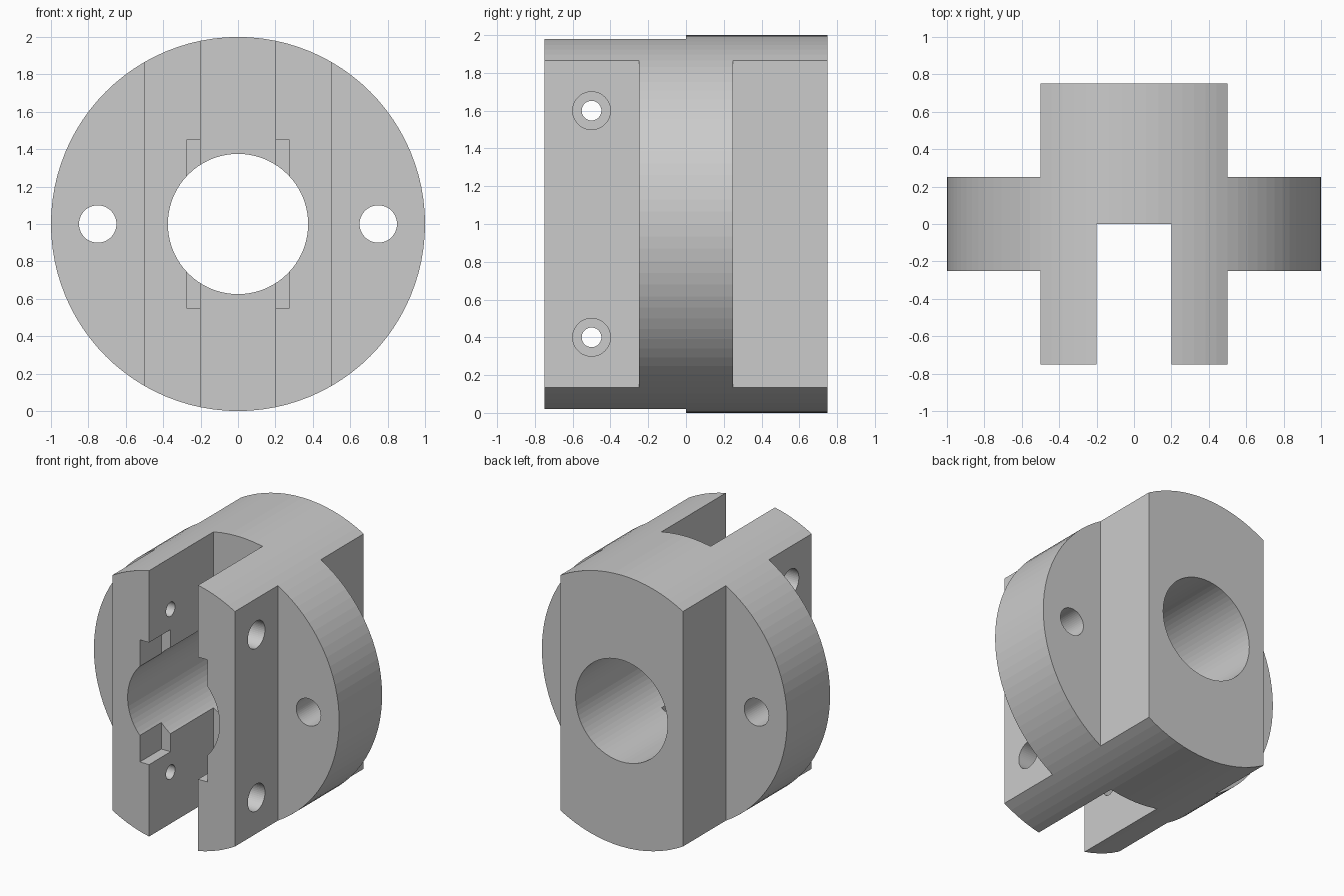
import bpy
from math import pi

if "Cube" in bpy.data.objects:
    bpy.data.objects.remove(bpy.data.objects["Cube"])


def cylinder(name, radius, depth, loc, axis, sides):
    rot = (pi / 2, 0, 0) if axis == 'Y' else (0, pi / 2, 0)
    bpy.ops.mesh.primitive_cylinder_add(vertices=sides, radius=radius, depth=depth,
                                        location=loc, rotation=rot)
    ob = bpy.context.object
    ob.name = name
    bpy.ops.object.transform_apply(location=True, rotation=True, scale=True)
    return ob


def box(name, lo, hi):
    centre = [(a + b) / 2 for a, b in zip(lo, hi)]
    bpy.ops.mesh.primitive_cube_add(size=1, location=centre)
    ob = bpy.context.object
    ob.name = name
    ob.scale = [b - a for a, b in zip(lo, hi)]
    bpy.ops.object.transform_apply(location=True, rotation=True, scale=True)
    return ob


def cut(target, cutter):
    mod = target.modifiers.new(cutter.name, 'BOOLEAN')
    mod.operation = 'DIFFERENCE'
    mod.solver = 'EXACT'
    mod.object = cutter
    cutter.hide_render = True
    bpy.context.view_layer.objects.active = target
    bpy.ops.object.modifier_apply(modifier=mod.name)
    bpy.data.objects.remove(cutter, do_unlink=True)


# Round blank
body = cylinder("coupling_body", 1.0, 1.5, (0, 0, 1), 'Y', 96)

# Side steps, leaving a central flange
for sx in (-1, 1):
    for sy in (-1, 1):
        xs, ys = sorted((0.5 * sx, 1.5 * sx)), sorted((0.25 * sy, 1.5 * sy))
        cut(body, box("side_step", (xs[0], ys[0], -0.5), (xs[1], ys[1], 2.5)))

# Front slot, key pocket at its mouth, and central bore
cut(body, box("front_slot", (-0.2, -1, -0.5), (0.2, 0, 2.5)))
cut(body, box("key_pocket", (-0.275, -1, 0.55), (0.275, -0.5, 1.45)))
cut(body, cylinder("bore", 0.375, 3, (0, 0, 1), 'Y', 72))

# Flange bolt holes
for sx in (-1, 1):
    cut(body, cylinder("flange_hole", 0.1, 1, (0.75 * sx, 0, 1), 'Y', 48))

# Clamp screw holes, counterbored from both sides
for z in (0.4, 1.6):
    cut(body, cylinder("screw_hole", 0.052, 2, (0, -0.5, z), 'X', 40))
    for sx in (-1, 1):
        cut(body, cylinder("counterbore", 0.1, 0.4, (0.5 * sx, -0.5, z), 'X', 48))
